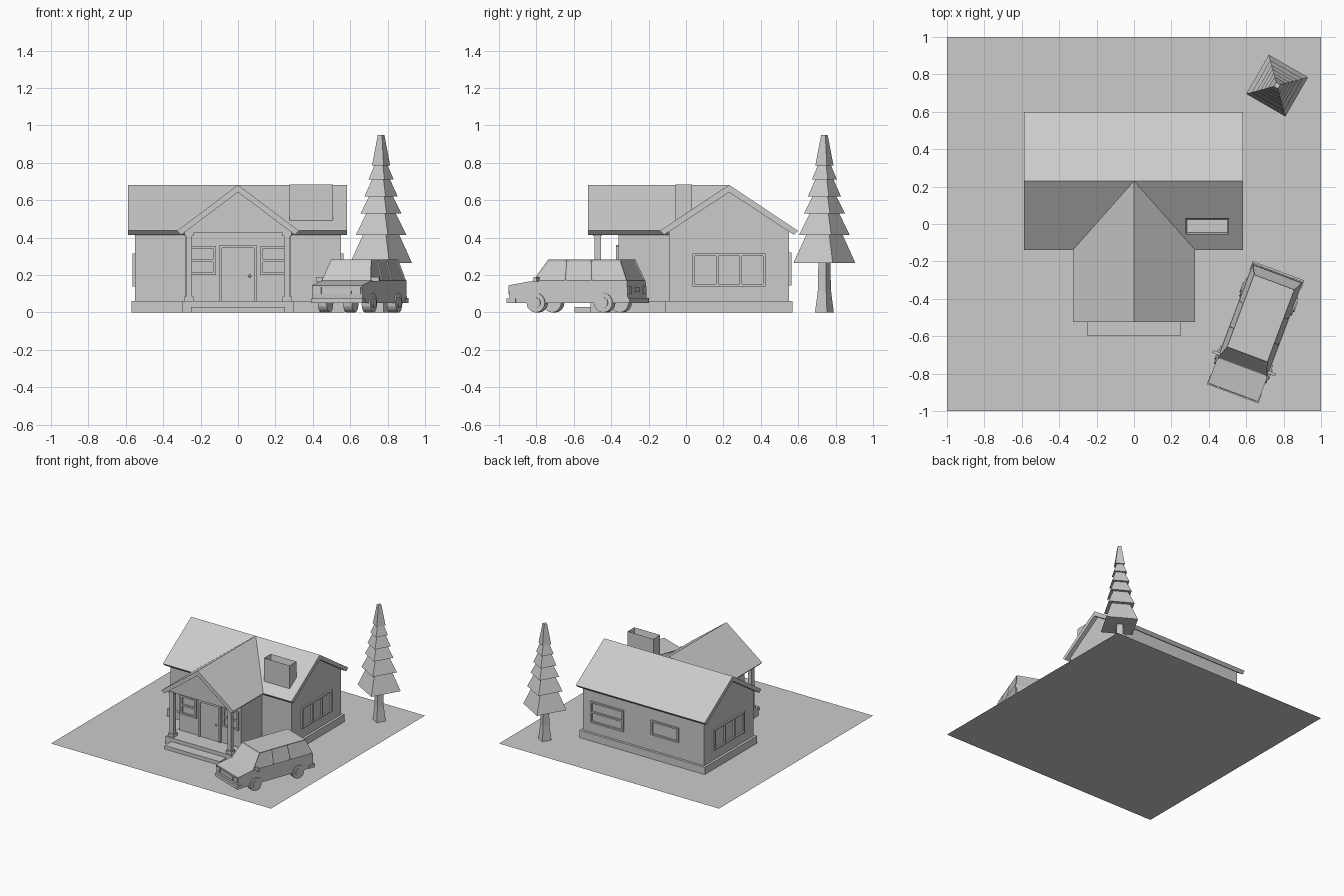
import bpy, bmesh, math
from mathutils import Matrix, Vector

cube = bpy.data.objects.get("Cube")
if cube:
    bpy.data.objects.remove(cube)

GREY = (0.6, 0.6, 0.6, 1)
mat = bpy.data.materials.new("plain grey")
mat.use_nodes = True
mat.diffuse_color = GREY
mat.node_tree.nodes["Principled BSDF"].inputs["Base Color"].default_value = GREY


def finish(name, bm, matrix=Matrix()):
    bmesh.ops.recalc_face_normals(bm, faces=bm.faces)
    mesh = bpy.data.meshes.new(name)
    bm.to_mesh(mesh)
    bm.free()
    mesh.materials.append(mat)
    obj = bpy.data.objects.new(name, mesh)
    obj.matrix_world = matrix
    bpy.context.scene.collection.objects.link(obj)
    return obj


def add_box(bm, x, y, z):
    size = [b - a for a, b in (x, y, z)]
    mid = [(a + b) / 2 for a, b in (x, y, z)]
    m = Matrix.Translation(mid) @ Matrix.Diagonal(size).to_4x4()
    return bmesh.ops.create_cube(bm, size=1, matrix=m)["verts"]


def box(name, x, y, z, matrix=Matrix()):
    bm = bmesh.new()
    add_box(bm, x, y, z)
    return finish(name, bm, matrix)


def add_loft(bm, rings):
    """Join rings of equal length and cap both ends; return the side faces."""
    loops = [[bm.verts.new(p) for p in r] for r in rings]
    n = len(loops[0])
    sides = [bm.faces.new((a[i], a[(i + 1) % n], b[(i + 1) % n], b[i]))
             for a, b in zip(loops, loops[1:]) for i in range(n)]
    bm.faces.new(loops[0][::-1])
    bm.faces.new(loops[-1])
    return sides


def prism(name, profile, start, end, axis):
    """Extrude an (across, z) profile along x or y."""
    bm = bmesh.new()
    place = (lambda t, p: (t, p[0], p[1])) if axis == "x" else (lambda t, p: (p[0], t, p[1]))
    add_loft(bm, [[place(t, p) for p in profile] for t in (start, end)])
    return finish(name, bm)


def chevron(mid, half):
    return [(mid - half, 0.437), (mid, 0.682), (mid + half, 0.437),
            (mid + half - 0.022, 0.415), (mid, 0.643), (mid - half + 0.022, 0.415)]


def gable(mid, half, low):
    return [(mid - half, low), (mid + half, low), (mid + half, 0.435),
            (mid, 0.645), (mid - half, 0.435)]


# Ground
bm = bmesh.new()
bmesh.ops.create_grid(bm, x_segments=1, y_segments=1, size=1)
finish("ground", bm)

# House shell, plinths and step
prism("main_walls", gable(0.23, 0.32, 0), -0.55, 0.55, "x")
prism("main_roof", chevron(0.23, 0.368), -0.587, 0.583, "x")
box("main_plinth", (-0.57, 0.57), (-0.11, 0.57), (0, 0.06))
box("wing_walls", (-0.28, 0.28), (-0.36, 0), (0, 0.43))
prism("wing_gable", gable(0, 0.28, 0.425), -0.49, 0.1, "y")
prism("wing_roof", chevron(0, 0.326), -0.525, 0.23, "y")
box("porch_floor", (-0.3, 0.3), (-0.51, 0), (0, 0.06))
box("porch_step", (-0.25, 0.25), (-0.595, -0.5), (0, 0.03))

# Porch posts with base and cap
for side, sx in (("right", -1), ("left", 1)):
    bm = bmesh.new()
    x, y = sx * 0.262, -0.472
    for r, lo, hi in ((0.017, 0.06, 0.43), (0.025, 0.06, 0.085), (0.024, 0.41, 0.43)):
        add_box(bm, (x - r, x + r), (y - r, y + r), (lo, hi))
    finish(f"porch_post_{side}", bm)

# Chimney with an open top
bm = bmesh.new()
add_box(bm, (0.275, 0.508), (-0.055, 0.032), (0.42, 0.683))
top = max(bm.faces, key=lambda f: f.calc_center_median().z)
bmesh.ops.inset_region(bm, faces=[top], thickness=0.012)
bmesh.ops.translate(bm, verts=top.verts, vec=(0, 0, -0.05))
finish("chimney", bm)

# Door, surround and knob
box("door", (-0.085, 0.085), (-0.365, -0.35), (0.06, 0.345))
bm = bmesh.new()
for sx in (-1, 1):
    add_box(bm, sorted((sx * 0.085, sx * 0.1)), (-0.374, -0.35), (0.06, 0.345))
add_box(bm, (-0.1, 0.1), (-0.374, -0.35), (0.345, 0.36))
finish("door_frame", bm)
bm = bmesh.new()
bmesh.ops.create_uvsphere(bm, u_segments=10, v_segments=6, radius=0.008,
                          matrix=Matrix.Translation((0.062, -0.373, 0.195)))
finish("door_knob", bm)


def window(name, loc, turn, width, low, high, columns=1, rows=1):
    """Frame bars around panes, facing -y before turning."""
    bm = bmesh.new()
    bar, depth = 0.013, (-0.013, 0.01)
    half = width / 2
    for i in range(columns + 1):
        x = -half + (width - bar) * i / columns
        add_box(bm, (x, x + bar), depth, (low, high))
    for i in range(rows + 1):
        z = low + (high - low - bar) * i / rows
        add_box(bm, (-half, half), depth, (z, z + bar))
    finish(name, bm, Matrix.Translation(loc) @ Matrix.Rotation(turn, 4, "Z"))


# Windows
window("side_window_left", (0.55, 0.23, 0), math.pi / 2, 0.39, 0.14, 0.315, columns=3)
window("side_window_right", (-0.55, 0.23, 0), -math.pi / 2, 0.39, 0.14, 0.315, columns=3)
window("back_window_large", (0.33, 0.55, 0), math.pi, 0.3, 0.145, 0.32, rows=2)
window("back_window_small", (-0.195, 0.55, 0), math.pi, 0.25, 0.19, 0.31)
for side, x in (("right", -0.19), ("left", 0.19)):
    window(f"porch_window_{side}", (x, -0.36, 0), 0, 0.14, 0.2, 0.355, rows=2)


# Tree: flared square trunk and tapering square tiers
def square(radius, z):
    return [(radius * math.cos(math.radians(15 + 90 * i)),
             radius * math.sin(math.radians(15 + 90 * i)), z) for i in range(4)]


tree_at = Matrix.Translation((0.765, 0.74, 0))
bm = bmesh.new()
add_loft(bm, [square(0.052, 0), square(0.036, 0.12), square(0.033, 0.3)])
finish("tree_trunk", bm, tree_at)
levels = [0.265, 0.415, 0.53, 0.62, 0.71, 0.787, 0.95]
radii = [0.171, 0.14, 0.113, 0.092, 0.07, 0.05, 0.018]
bm = bmesh.new()
for i in range(6):
    shrink = 1 if i == 5 else 0.72
    add_loft(bm, [square(radii[i], levels[i]), square(radii[i + 1] * shrink, levels[i + 1])])
finish("tree_foliage", bm, tree_at)

# Car, built facing -y and then turned
car_at = Matrix.Translation((0.65, -0.578, 0)) @ Matrix.Rotation(math.radians(-20.5), 4, "Z")

# Lower body: side profile lofted across the width
profile = [(-0.335, 0.05), (-0.344, 0.145), (-0.2, 0.17), (0.333, 0.17), (0.34, 0.05)]
bm = bmesh.new()
add_loft(bm, [[(x, y, z) for y, z in profile] for x in (-0.143, 0.143)])
finish("car_body", bm, car_at)


# Cabin with recessed panes
def cabin_ring(half, ys, z):
    return [(half, y, z) for y in ys] + [(-half, y, z) for y in reversed(ys)]


bm = bmesh.new()
panes = add_loft(bm, [cabin_ring(0.141, (-0.205, -0.02, 0.13, 0.333), 0.168),
                      cabin_ring(0.115, (-0.127, -0.02, 0.12, 0.285), 0.282)])
bmesh.ops.recalc_face_normals(bm, faces=bm.faces)
bmesh.ops.inset_individual(bm, faces=panes, thickness=0.011, depth=-0.004)
finish("car_cabin", bm, car_at)

# Bumpers, lamps, grille and plate
box("front_bumper", (-0.147, 0.147), (-0.352, -0.3), (0.05, 0.075), car_at)
box("rear_bumper", (-0.147, 0.147), (0.3, 0.35), (0.05, 0.078), car_at)
box("grille", (-0.08, 0.08), (-0.347, -0.33), (0.1, 0.13), car_at)
box("rear_plate", (-0.035, 0.035), (0.33, 0.341), (0.11, 0.135), car_at)
for side, sx in (("right", -1), ("left", 1)):
    xs = sorted((sx * 0.09, sx * 0.135))
    box(f"headlight_{side}", xs, (-0.347, -0.33), (0.1, 0.135), car_at)
    box(f"tail_light_{side}", xs, (0.33, 0.342), (0.1, 0.14), car_at)
    box(f"mirror_{side}", sorted((sx * 0.135, sx * 0.18)), (-0.185, -0.17), (0.165, 0.19), car_at)
    # Wheels with raised hubs
    for end, y in (("front", -0.185), ("rear", 0.2)):
        bm = bmesh.new()
        for radius, inner, outer in ((0.052, 0.1, 0.15), (0.028, 0.12, 0.156)):
            m = (Matrix.Translation((sx * (inner + outer) / 2, y, 0.052))
                 @ Matrix.Rotation(math.pi / 2, 4, "Y"))
            bmesh.ops.create_cone(bm, cap_ends=True, segments=16, radius1=radius,
                                  radius2=radius, depth=outer - inner, matrix=m)
        finish(f"wheel_{end}_{side}", bm, car_at)
